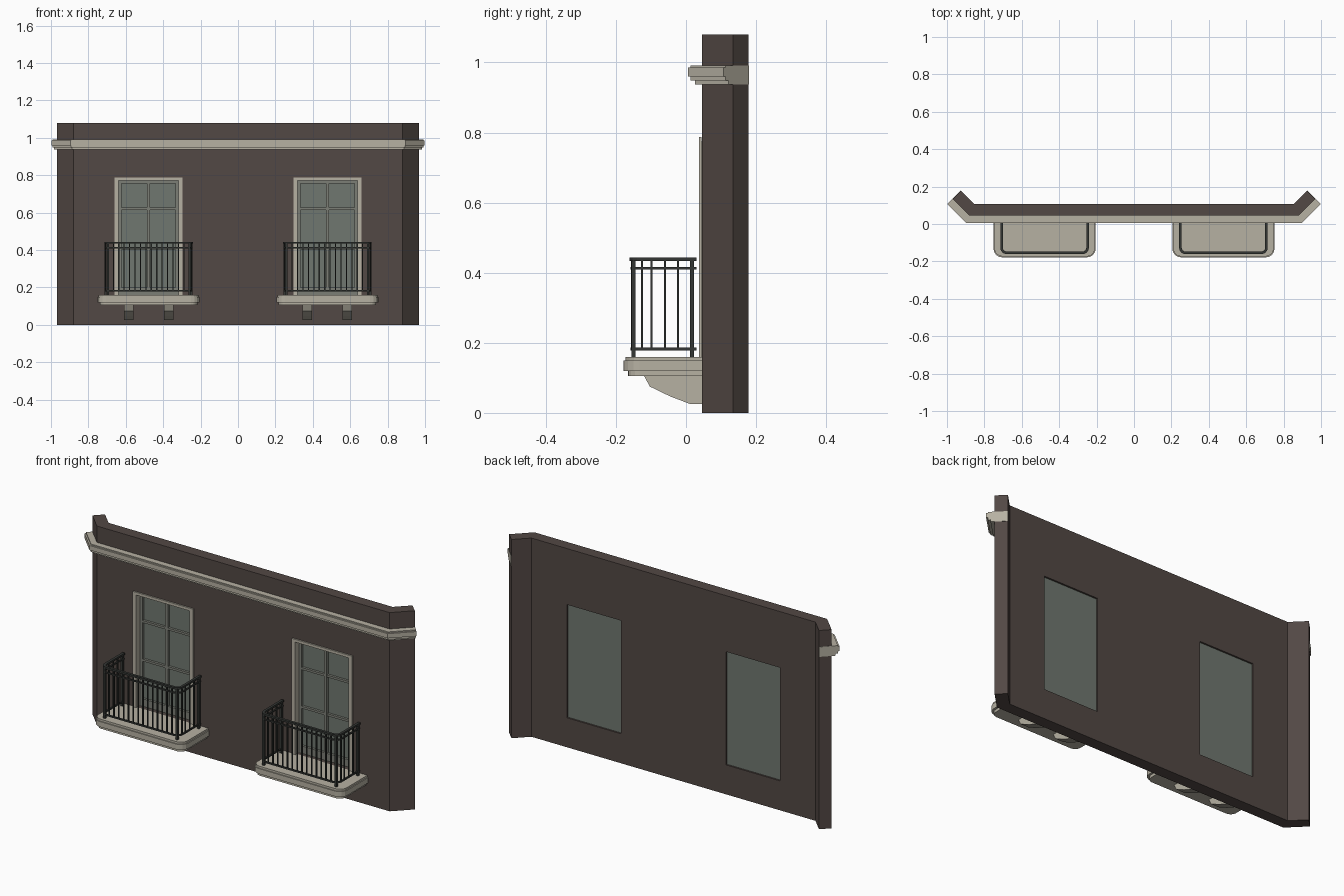
import bpy, bmesh, math

cube = bpy.data.objects.get("Cube")
if cube:
    bpy.data.objects.remove(cube, do_unlink=True)


def material(name, rgb):
    m = bpy.data.materials.new(name)
    m.use_nodes = True
    m.diffuse_color = (*rgb, 1)
    m.node_tree.nodes["Principled BSDF"].inputs["Base Color"].default_value = (*rgb, 1)
    return m


WALL = material("brown_plaster", (0.085, 0.065, 0.058))
STONE = material("pale_stone", (0.47, 0.44, 0.365))
GLASS = material("grey_green_glass", (0.16, 0.185, 0.16))
SASH = material("sash_grey", (0.2, 0.21, 0.18))
IRON = material("dark_iron", (0.034, 0.037, 0.034))


def build(name, mat, prisms):
    """Make one object from prisms: (outline, low, high, axis)."""
    bm = bmesh.new()
    for pts, low, high, axis in prisms:
        def place(p, h):
            return (p[0], p[1], h) if axis == "z" else (h, p[0], p[1])
        a = [bm.verts.new(place(p, low)) for p in pts]
        b = [bm.verts.new(place(p, high)) for p in pts]
        bm.faces.new(a[::-1])
        bm.faces.new(b)
        for i in range(len(pts)):
            j = (i + 1) % len(pts)
            bm.faces.new((a[i], a[j], b[j], b[i]))
    bmesh.ops.recalc_face_normals(bm, faces=bm.faces)
    mesh = bpy.data.meshes.new(name)
    bm.to_mesh(mesh)
    bm.free()
    mesh.materials.append(mat)
    ob = bpy.data.objects.new(name, mesh)
    bpy.context.collection.objects.link(ob)
    return ob


def box(x0, x1, y0, y1, z0, z1):
    return [(x0, y0), (x1, y0), (x1, y1), (x0, y1)], z0, z1, "z"


def wall_line(d, extra=0.0):
    """Wall front line with canted ends, pushed outward by d."""
    k = math.sqrt(0.5)
    half = [(0.88 + d * math.tan(math.pi / 8), 0.045 - d),
            (0.969 + k * d + extra, 0.134 - k * d + extra)]
    return [(-x, y) for x, y in half[::-1]] + half


def wall_band(front, back, extra=0.0):
    return wall_line(front, extra) + wall_line(back, extra)[::-1]


def rounded_u(cx, half, front, back, r, steps=4):
    """U-shaped outline open to the wall, with rounded front corners."""
    right = [(half, back)]
    for i in range(steps + 1):
        t = math.pi / 2 * i / steps
        right.append((half - r + r * math.cos(t), front + r - r * math.sin(t)))
    return [(cx - x, y) for x, y in right] + [(cx + x, y) for x, y in right[::-1]]


def rail(cx, width, z0, z1):
    outer = rounded_u(cx, 0.23 + width / 2, -0.154 - width / 2, 0.03, 0.034)
    inner = rounded_u(cx, 0.23 - width / 2, -0.154 + width / 2, 0.03, 0.034 - width)
    return outer + inner[::-1], z0, z1, "z"


def bar(x, y, w, z0, z1):
    return box(x - w / 2, x + w / 2, y - w / 2, y + w / 2, z0, z1)


# Wall and stepped cornice
CENTRE = 0.478
OPEN, SILL, HEAD = 0.163, 0.16, 0.775
wall = build("wall", WALL, [(wall_band(0, -0.063), 0, 1.08, "z")])
build("cornice", STONE, [
    (wall_band(d, -0.0625, 0.001), z0, z1, "z") for d, z0, z1 in
    ((0.019, 0.937, 0.948), (0.032, 0.948, 0.96), (0.04, 0.96, 0.985), (0.032, 0.985, 0.991))])

# Window openings cut through the wall
cutter = build("opening_cutter", WALL, [
    box(s * CENTRE - OPEN, s * CENTRE + OPEN, -0.1, 0.3, SILL, HEAD) for s in (-1, 1)])
cutter.hide_render = True
cut = wall.modifiers.new("openings", "BOOLEAN")
cut.object, cut.operation, cut.solver = cutter, "DIFFERENCE", "EXACT"
bpy.context.view_layer.objects.active = wall
bpy.ops.object.modifier_apply(modifier="openings")
bpy.data.objects.remove(cutter, do_unlink=True)

for s, side in ((1, "left"), (-1, "right")):
    cx = s * CENTRE

    # Stone surround lining the opening
    inner, outer = OPEN - 0.003, 0.181
    surround = [box(cx - outer, cx + outer, 0.037, 0.0449, HEAD - 0.003, 0.787),
                box(cx - OPEN, cx + OPEN, 0.0449, 0.085, HEAD - 0.003, HEAD)]
    for m in (-1, 1):
        surround.append(box(*sorted((cx + m * inner, cx + m * outer)), 0.037, 0.0449, SILL, HEAD))
        surround.append(box(*sorted((cx + m * inner, cx + m * OPEN)), 0.0449, 0.085, SILL, HEAD))
    build(side + "_window_surround", STONE, surround)

    # Glass, sash border and glazing bars
    build(side + "_window_glass", GLASS, [box(cx - OPEN, cx + OPEN, 0.083, 0.099, SILL, HEAD)])
    sash = [box(cx + x - w, cx + x + w, 0.068, 0.084, SILL, HEAD - 0.003)
            for x, w in ((-0.152, 0.008), (0, 0.008), (0.152, 0.008))]
    sash += [box(cx - inner, cx + inner, 0.07, 0.084, z - h, z + h)
             for z, h in ((0.764, 0.008), (0.62, 0.006), (0.41, 0.006), (0.18, 0.02))]
    build(side + "_window_sash", SASH, sash)

    # Balcony slab with stepped, rounded edge
    build(side + "_balcony_slab", STONE, [
        (rounded_u(cx, 0.273 - d, -0.178 + d, 0.05, 0.045 - d), z0, z1, "z")
        for d, z0, z1 in ((0.012, 0.105, 0.12), (0, 0.12, 0.149), (0.005, 0.149, 0.16))])

    # Curved brackets beneath the slab
    profile = [(0.05, 0.026), (0.01, 0.026), (-0.045, 0.047), (-0.103, 0.075),
               (-0.12, 0.106), (0.05, 0.106)]
    build(side + "_balcony_brackets", STONE, [
        (profile, cx + m * 0.107 - 0.025, cx + m * 0.107 + 0.025, "x") for m in (-1, 1)])

    # Iron railing: rails, posts and balusters
    iron = [rail(cx, 0.014, 0.434, 0.444), rail(cx, 0.008, 0.409, 0.416),
            rail(cx, 0.008, 0.178, 0.186)]
    for m in (-1, 1):
        iron.append(bar(cx + m * 0.23, 0.017, 0.011, 0.16, 0.436))
        iron.append(bar(cx + m * 0.218, -0.15, 0.011, 0.16, 0.436))
        iron += [bar(cx + m * 0.23, y, 0.006, 0.18, 0.436) for y in (-0.126, -0.098, -0.06, -0.023)]
    iron += [bar(cx + (i - 6.5) * 0.029, -0.154, 0.006, 0.18, 0.436) for i in range(14)]
    build(side + "_balcony_railing", IRON, iron)
